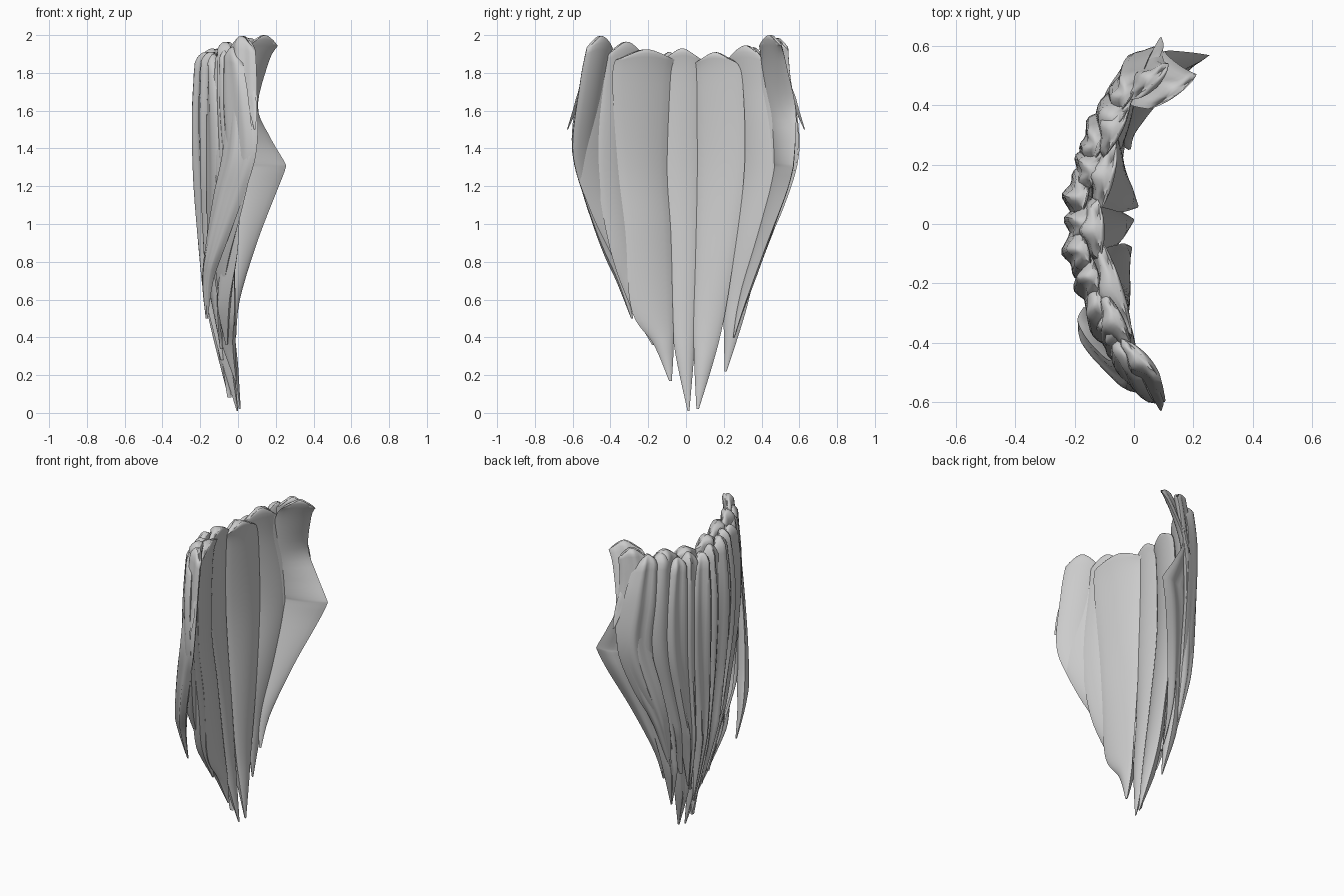
import bpy, bmesh, math, random
from mathutils import Vector

if "Cube" in bpy.data.objects:
    bpy.data.objects.remove(bpy.data.objects["Cube"])

random.seed(4)
N = 12  # points across one face of a lock


def interp(table, z):
    for (a, va), (b, vb) in zip(table, table[1:]):
        if z <= b:
            return va + (vb - va) * (z - a) / (b - a)
    return table[-1][1]


# Overall shell: centre depth and half width against height
DEPTH = [(0, .015), (.3, -.03), (.8, -.085), (1.3, -.13), (1.7, -.135), (2, -.10)]
HALF = [(0, .03), (.2, .14), (.4, .22), (.6, .31), (.75, .37), (1, .48),
        (1.2, .55), (1.4, .59), (1.6, .57), (1.8, .535), (2, .49)]


def shell_x(y, z):
    return interp(DEPTH, z) + .75 * y * y * min(1, z / .9)


def catmull(keys, s):
    i = min(int(s), len(keys) - 2)
    t = s - i
    k = [keys[max(0, min(len(keys) - 1, i + d))] for d in (-1, 0, 1, 2)]
    return [.5 * (2 * b + (c - a) * t + (2 * a - 5 * b + 4 * c - d) * t * t
                  + (3 * b - a - 3 * c + d) * t ** 3) for a, b, c, d in zip(*k)]


# A lock: lens section between two edge lines, ridged outside, rounded top
def lock(name, keys, out=.05, inn=.018, ridges=2, phase=0.0):
    bm = bmesh.new()
    rows = []
    span = len(keys) - 1
    samples = [0, .015, .04, .08, .14, .22] + [.22 + (span - .22) * i / 36 for i in range(1, 37)]
    for s in samples:
        z, x1, y1, x2, y2 = catmull(keys, s)
        a, b = Vector((x1, y1, z)), Vector((x2, y2, z))
        mid = (a + b) / 2
        cap = .6 + .4 * math.sqrt(min(1, s / .22))
        a, b = mid + (a - mid) * cap, mid + (b - mid) * cap
        w = (b - a).length
        n = Vector((-(b - a).y, (b - a).x, 0)).normalized()
        if n.dot(mid - Vector((.35, 0, z))) < 0:
            n = -n
        f = min(1, w / .1) * (.25 + .75 * math.sqrt(min(1, s / .22)))
        droop = .05 * max(0, 1 - s / .8)
        row = []
        for i in range(2 * N):
            top = i < N
            u = i / N if top else (2 * N - i) / N
            arch = math.sin(math.pi * u) ** .7 if 0 < u < 1 else 0
            if top:
                h = out * arch * (.82 + .18 * math.cos(2 * math.pi * ridges * u + phase + s * .5))
            else:
                h = -inn * arch
            # the top edge curves down at the corners
            dip = Vector((0, 0, -droop * (2 * u - 1) ** 2))
            row.append(bm.verts.new(a + (b - a) * u + n * h * f + dip))
        rows.append(row)
    for r, q in zip(rows, rows[1:]):
        for i in range(2 * N):
            j = (i + 1) % (2 * N)
            bm.faces.new((r[i], r[j], q[j], q[i]))
    bm.faces.new(rows[0])
    bm.faces.new(rows[-1])
    bmesh.ops.recalc_face_normals(bm, faces=bm.faces)
    me = bpy.data.meshes.new(name)
    bm.to_mesh(me)
    bm.free()
    ob = bpy.data.objects.new(name, me)
    bpy.context.collection.objects.link(ob)
    bpy.ops.object.select_all(action='DESELECT')
    ob.select_set(True)
    bpy.context.view_layer.objects.active = ob
    bpy.ops.object.shade_smooth_by_angle(angle=math.radians(50))
    return ob


def on_shell(rows, off=0.0, tilt=0.0):
    return [(z, shell_x(a, z) + off + tilt, a, shell_x(b, z) + off - tilt, b) for z, a, b in rows]


# Broad inner locks: height, left edge, right edge
inner = [
    ([(1.965, -.41, -.22), (1.7, -.45, -.28), (1.3, -.47, -.28), (.9, -.41, -.24), (.6, -.31, -.20), (.36, -.18, -.165)], -.03),
    ([(1.925, -.37, -.05), (1.75, -.39, -.08), (1.3, -.36, -.10), (.95, -.32, -.08), (.55, -.29, -.07), (.36, -.17, -.065), (.17, -.09, -.075)], .0),
    ([(1.93, -.12, .08), (1.75, -.12, .09), (1.3, -.13, .08), (.8, -.09, .07), (.4, -.07, .05), (.01, .008, .018)], -.015),
    ([(1.91, .05, .26), (1.75, .055, .30), (1.3, .06, .31), (.8, .05, .25), (.4, .04, .18), (.02, .055, .068)], .0),
    ([(1.945, .22, .41), (1.7, .25, .45), (1.3, .28, .48), (.9, .22, .40), (.55, .20, .32), (.22, .205, .215)], -.03),
]
for i, (rows, off) in enumerate(inner):
    lock(f"inner_lock_{i + 1}", on_shell(rows, off), .06, .02)

# Side locks that close the curve at both ends
lock("side_lock_left", [
    (1.995, -.04, -.38, .09, -.52), (1.75, -.06, -.42, .10, -.56), (1.4, -.08, -.46, .10, -.60),
    (1.15, -.13, -.42, .03, -.54), (.9, -.17, -.37, -.06, -.45), (.7, -.19, -.32, -.13, -.36),
    (.5, -.17, -.28, -.16, -.29)], .045, .025)
lock("side_lock_right", [
    (2.0, .06, .385, .22, .50), (1.85, -.01, .40, .16, .53), (1.62, -.03, .43, .105, .58),
    (1.46, -.03, .45, .17, .58), (1.33, -.03, .46, .245, .57), (1.29, -.035, .46, .25, .565),
    (1.16, -.05, .43, .20, .53), (.9, -.06, .36, .10, .43), (.6, -.05, .28, .01, .32),
    (.4, -.02, .25, -.01, .255)], .035)
lock("side_lock_right_outer", [
    (1.985, .0, .42, .12, .54), (1.8, -.05, .42, .10, .55), (1.4, -.06, .46, .09, .595),
    (1.05, -.11, .40, .02, .49), (.8, -.12, .34, -.04, .39), (.5, -.09, .28, -.08, .29)], .04, .03)

# Overlapping strands on the outside
count = 11
for i in range(count):
    u = -.86 + 1.72 * i / (count - 1)
    top = 1.89 + .08 * u * u + random.uniform(-.02, .02)
    tip = .10 + .5 * abs(u) + random.uniform(-.05, .12)
    sway = random.uniform(-.02, .02)
    rows = []
    for k in range(6):
        z = top + (tip - top) * k / 5
        c = u * interp(HALF, z) + sway * math.sin(k * 1.3)
        half = (.07, .095, .095, .078, .048, .004)[k]
        half *= .6 + .4 * interp(HALF, z) / .55
        rows.append((z, max(c - half, -.61), min(c + half, .61)))
    off = -.062 + .014 * (i % 2) + .01 * abs(u)
    lock(f"outer_strand_{i + 1}", on_shell(rows, off, random.uniform(-.014, .014)), .066, .015,
         random.choice((1, 2, 2)), random.uniform(0, 6))

# Flicked-out wisps on the two sides
for s in (-1, 1):
    lock("wisp_left" if s < 0 else "wisp_right", [
        (1.85, .03, s * .48, .06, s * .50), (1.7, .04, s * .54, .09, s * .57),
        (1.6, .06, s * .58, .10, s * .60), (1.5, .085, s * .625, .092, s * .63)], .012, .008, 1)
